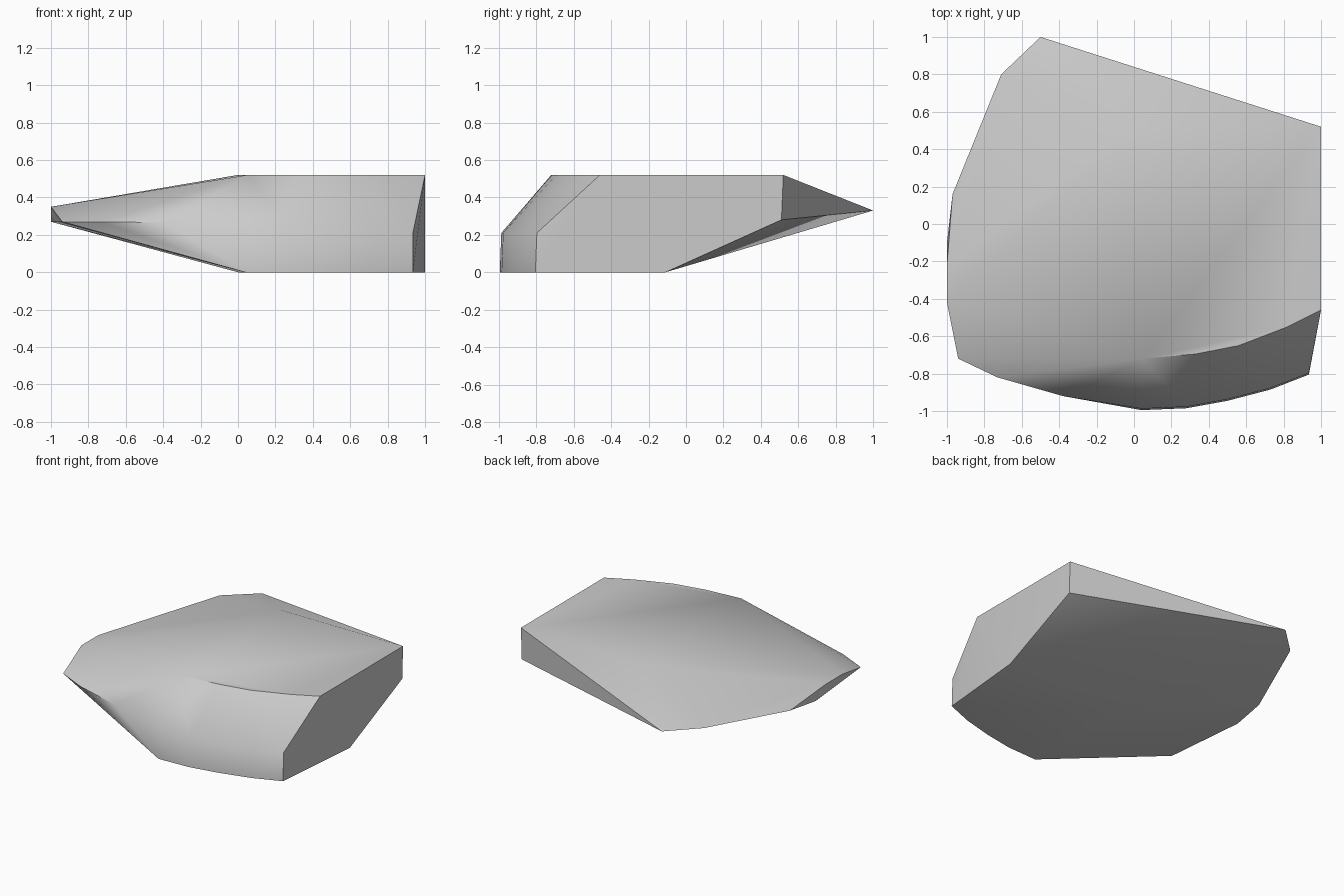
import bpy, bmesh, math

cube = bpy.data.objects.get("Cube")
if cube:
    bpy.data.objects.remove(cube, do_unlink=True)

# Stone grey
grey = bpy.data.materials.new("stone grey")
grey.use_nodes = True
colour = (0.6, 0.6, 0.6, 1)
grey.diffuse_color = colour
grey.node_tree.nodes["Principled BSDF"].inputs["Base Color"].default_value = colour

# Flat top: curved front edge, then the two back corners
top_height = 0.52
top_edge = [(0.05, -0.72), (0.33, -0.695), (0.56, -0.65),
            (0.82, -0.55), (1, -0.46), (1, 0.52), (0, 0.52)]

# Front belt: upper rim over a slightly wider flat base
front_curve = [(0.04, -0.99), (0.28, -0.98), (0.5, -0.94), (0.73, -0.88), (0.935, -0.8)]
rim_height = 0.21
base_corners = [(1, -0.11), (0, -0.11)]

# Thin edge running round the tapered side and the back
taper_edge = [(-0.38, -0.92, 0.265), (-0.73, -0.82, 0.27), (-0.94, -0.72, 0.27),
              (-1, -0.42, 0.35), (-1, -0.22, 0.35), (-1, -0.1, 0.27),
              (-0.97, 0.16, 0.29), (-0.71, 0.8, 0.335), (-0.5, 1, 0.33), (1, 0.51, 0.28)]

points = [(x, y, top_height) for x, y in top_edge]
points += [(x, y + 0.003, rim_height) for x, y in front_curve]
points += [(x, y - 0.005, 0) for x, y in front_curve]
points += [(x, y, 0) for x, y in base_corners] + taper_edge

# Wrap the points into one chipped slab
bm = bmesh.new()
for p in points:
    bm.verts.new(p)
hull = bmesh.ops.convex_hull(bm, input=bm.verts)
loose = {g for g in hull["geom_interior"] + hull["geom_unused"]
         if isinstance(g, bmesh.types.BMVert)}
bmesh.ops.delete(bm, geom=list(loose), context='VERTS')
bmesh.ops.dissolve_limit(bm, angle_limit=math.radians(0.5),
                         verts=bm.verts, edges=bm.edges)
bmesh.ops.recalc_face_normals(bm, faces=bm.faces)

mesh = bpy.data.meshes.new("stone_slab")
bm.to_mesh(mesh)
bm.free()
mesh.materials.append(grey)
stone = bpy.data.objects.new("stone_slab", mesh)
bpy.context.collection.objects.link(stone)

# Soft faces with crisp chipped edges
bpy.ops.object.select_all(action='DESELECT')
stone.select_set(True)
bpy.context.view_layer.objects.active = stone
bpy.ops.object.shade_smooth_by_angle(angle=math.radians(44))
